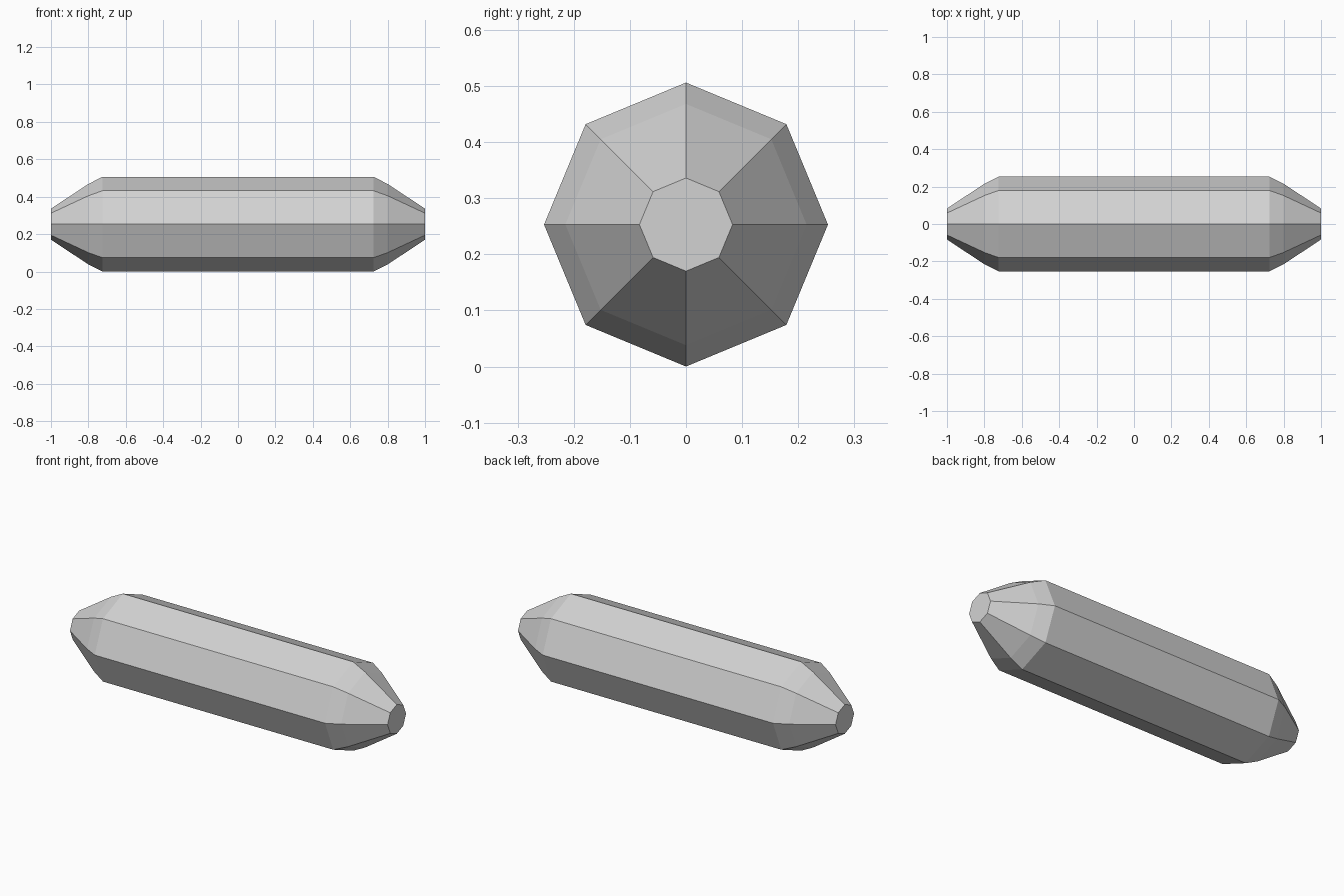
import bpy, bmesh, math
from mathutils import Vector

cube = bpy.data.objects.get("Cube")
if cube:
    bpy.data.objects.remove(cube, do_unlink=True)

SIDES = 8
RADIUS = 0.253

# Half profile of the tapered end: (x, radius)
end_profile = [(0.725, RADIUS), (0.8, 0.215), (1.0, 0.083)]
profile = [(-x, r) for x, r in reversed(end_profile)] + end_profile

# Single light grey material
grey = bpy.data.materials.new("light_grey")
grey.use_nodes = True
colour = (0.65, 0.65, 0.65, 1)
grey.diffuse_color = colour
grey.node_tree.nodes["Principled BSDF"].inputs["Base Color"].default_value = colour

# Faceted body: spin the profile about the long axis
bm = bmesh.new()
verts = [bm.verts.new((x, 0, r)) for x, r in profile]
edges = [bm.edges.new(pair) for pair in zip(verts, verts[1:])]
bmesh.ops.spin(bm, geom=verts + edges, cent=(0, 0, 0), axis=(1, 0, 0),
               angle=math.tau, steps=SIDES)
bmesh.ops.remove_doubles(bm, verts=bm.verts, dist=0.001)

# Flat end caps
bmesh.ops.holes_fill(bm, edges=[e for e in bm.edges if e.is_boundary], sides=SIDES)
bmesh.ops.recalc_face_normals(bm, faces=bm.faces)
bmesh.ops.translate(bm, verts=bm.verts, vec=Vector((0, 0, RADIUS)))

mesh = bpy.data.meshes.new("octagonal_rod")
bm.to_mesh(mesh)
bm.free()
mesh.materials.append(grey)
rod = bpy.data.objects.new("octagonal_rod", mesh)
bpy.context.collection.objects.link(rod)
